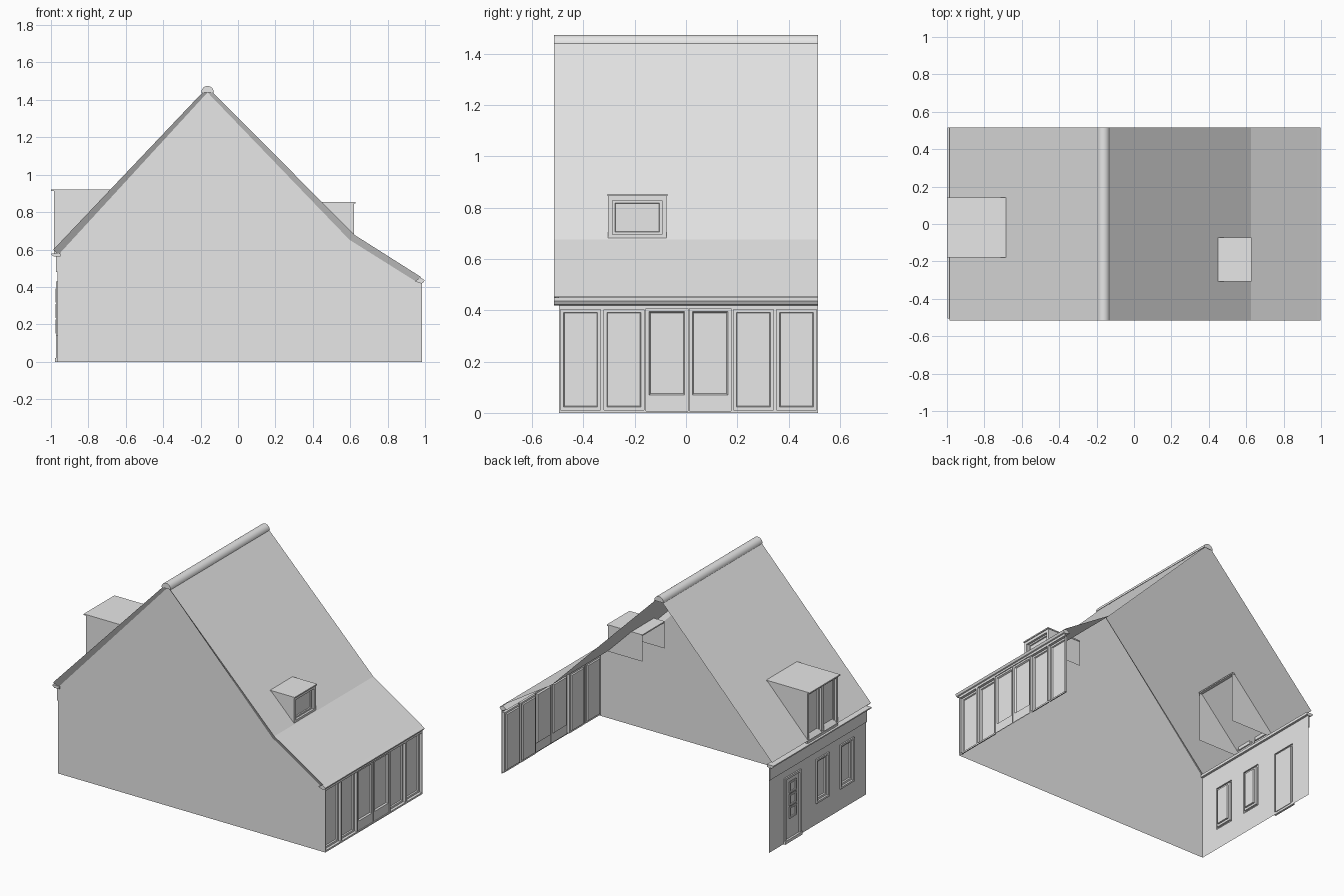
import bpy, bmesh

cube = bpy.data.objects.get("Cube")
if cube:
    bpy.data.objects.remove(cube)

grey = bpy.data.materials.new("plain_grey")
grey.use_nodes = True
grey.diffuse_color = (0.8, 0.8, 0.8, 1)
grey.node_tree.nodes["Principled BSDF"].inputs["Base Color"].default_value = (0.8, 0.8, 0.8, 1)

FRONT, BACK = -0.515, 0.515      # roof ends
GABLE = -0.495                   # gable wall plane
LEFT, RIGHT = -0.965, 0.983      # side wall planes


def build(name, polys):
    """Object from a list of polygons, each a list of points."""
    bm = bmesh.new()
    for poly in polys:
        bm.faces.new([bm.verts.new(p) for p in poly])
    bmesh.ops.remove_doubles(bm, verts=bm.verts, dist=0.0002)
    mesh = bpy.data.meshes.new(name)
    bm.to_mesh(mesh)
    bm.free()
    mesh.materials.append(grey)
    obj = bpy.data.objects.new(name, mesh)
    bpy.context.collection.objects.link(obj)
    return obj


def rect(x, side, y0, y1, z0, z1):
    """Upright rectangle facing +x or -x."""
    pts = [(x, y0, z0), (x, y1, z0), (x, y1, z1), (x, y0, z1)]
    return pts if side > 0 else pts[::-1]


def panel(x, side, y0, y1, z0, z1, steps, sill=0.0):
    """Framed panel: stepped rings (inset, outward depth) closed by a pane."""
    rings = [rect(x, 1, y0, y1, z0, z1)]
    for inset, depth in steps:
        base = sill if inset > 0.012 else 0
        rings.append(rect(x + side * depth, 1, y0 + inset, y1 - inset, z0 + inset + base, z1 - inset))
    polys = []
    for a, b in zip(rings, rings[1:]):
        for i in range(4):
            j = (i + 1) % 4
            quad = [a[i], a[j], b[j], b[i]]
            polys.append(quad if side > 0 else quad[::-1])
    polys.append(rings[-1] if side > 0 else rings[-1][::-1])
    return polys


def box(x0, x1, y0, y1, z0, z1):
    low = [(x0, y0, z0), (x1, y0, z0), (x1, y1, z0), (x0, y1, z0)]
    top = [(p[0], p[1], z1) for p in low]
    sides = [[low[i], low[(i + 1) % 4], top[(i + 1) % 4], top[i]] for i in range(4)]
    return sides + [low[::-1], top]


def extrude(profile, y0, y1, closed=True):
    """Profile in x, z drawn out along y."""
    a = [(x, y0, z) for x, z in profile]
    b = [(x, y1, z) for x, z in profile]
    n = len(a)
    polys = [[a[i], a[(i + 1) % n], b[(i + 1) % n], b[i]] for i in range(n if closed else n - 1)]
    return polys + ([a[::-1], b] if closed else [])


# Roof: thin sheet with a sloping soffit along the gable
outer = [(-0.987, 0.6), (-0.163, 1.468), (0.625, 0.677), (0.98, 0.452)]
inner = [(-0.96, 0.572), (-0.163, 1.44), (0.596, 0.652), (0.95, 0.43)]
build("roof", [p[::-1] for p in extrude(outer, FRONT, BACK, closed=False)])
soffit = []
for i in range(3):
    soffit.append([(outer[i][0], FRONT, outer[i][1]), (inner[i][0], GABLE, inner[i][1]),
                   (inner[i + 1][0], GABLE, inner[i + 1][1]),
                   (outer[i + 1][0], FRONT, outer[i + 1][1])])
build("gable_soffit", soffit)

# Ridge cap
bpy.ops.mesh.primitive_cylinder_add(vertices=24, radius=0.034, depth=BACK - FRONT,
                                    location=(-0.163, 0, 1.44), rotation=(1.5708, 0, 0))
ridge = bpy.context.object
ridge.name = "ridge_cap"
ridge.data.materials.append(grey)
bm = bmesh.new()
bm.from_mesh(ridge.data)
bmesh.ops.bisect_plane(bm, geom=bm.verts[:] + bm.edges[:] + bm.faces[:], plane_co=(0, 0, 0),
                       plane_no=(0, -1, 0), clear_outer=True)
bm.to_mesh(ridge.data)
bm.free()
bpy.ops.object.shade_smooth_by_angle()

# Gable wall
outline = [(LEFT, 0), (RIGHT, 0), (RIGHT, 0.42)] + inner[::-1] + [(LEFT, 0.565)]
build("gable_wall", [[(x, GABLE, z) for x, z in outline]])

# Left wall with two windows and a door set into it
window_steps = [(0, 0.009), (0.012, 0.009), (0.012, -0.004), (0.026, -0.004), (0.028, -0.014)]
door_steps = [(0, 0.009), (0.014, 0.009), (0.014, -0.004)]
cuts = [GABLE, -0.365, -0.22, -0.105, 0.03, 0.19, 0.36, BACK]
head, sill, eave = 0.43, 0.14, 0.57
wall = [rect(LEFT, -1, GABLE, BACK, head, eave)]
for i, (y0, y1) in enumerate(zip(cuts, cuts[1:])):
    if i % 2 == 0:
        wall.append(rect(LEFT, -1, y0, y1, 0, head))
    elif i < 5:
        wall.append(rect(LEFT, -1, y0, y1, 0, sill))
        build("left_window", panel(LEFT, -1, y0, y1, sill, head, window_steps))
    else:
        build("front_door", panel(LEFT, -1, y0, y1, 0, head, door_steps))
build("left_wall", wall)
lights = []
for k in range(3):
    z = 0.15 + k * 0.083
    lights += panel(LEFT - 0.004, -1, 0.24, 0.31, z, z + 0.075, [(0, 0.006), (0.01, 0.006), (0.012, 0.001)])
build("door_lights", lights)
build("door_step", box(LEFT - 0.014, LEFT, 0.185, 0.365, 0, 0.02))
build("left_fascia", box(LEFT - 0.008, LEFT, GABLE, BACK, 0.48, 0.565))

# Gutters on both eaves
build("left_gutter", extrude([(-0.95, 0.562), (-0.985, 0.562), (-0.998, 0.572), (-0.998, 0.58),
                              (-0.95, 0.58)], -0.505, BACK))
build("right_gutter", extrude([(0.945, 0.43), (0.98, 0.418), (0.99, 0.422), (0.998, 0.436),
                               (0.975, 0.45)], FRONT, BACK))

# Glazed right wall: four windows around a pair of doors
bay = (BACK - GABLE) / 6
glass_steps = [(0.006, 0), (0.006, -0.018), (0.018, -0.018), (0.021, -0.026)]
glass_door_steps = [(0.003, 0), (0.003, -0.006), (0.015, -0.006), (0.02, -0.016)]
for i in range(6):
    y0 = GABLE + i * bay
    is_door = i in (2, 3)
    build("garden_door" if is_door else "garden_window",
          panel(RIGHT, 1, y0, y0 + bay, 0.005, 0.41,
                glass_door_steps if is_door else glass_steps, 0.05 if is_door else 0))
build("right_lintel", [rect(RIGHT, 1, GABLE, BACK, 0.41, 0.43), rect(RIGHT, 1, GABLE, BACK, 0, 0.005)])


def dormer(name, face, inside, y0, y1, z0, z1, side, lip, bays, border):
    """Box dormer: cheeks run on under the roof, window in the outer face."""
    cheeks = []
    for y in (y0, y1):
        cheeks.append([(face, y, z0), (inside, y, z0), (inside, y, z1), (face, y, z1)])
    build(name + "_cheeks", cheeks)
    width = (y1 - y0) / bays
    glass = []
    for i in range(bays):
        glass += panel(face, side, y0 + i * width, y0 + (i + 1) * width, z0, z1,
                       [(border, 0), (border, -0.015), (border + 0.01, -0.015), (border + 0.012, -0.022)])
    build(name + "_window", glass)
    x0, x1 = sorted((face + side * lip, inside))
    build(name + "_roof", box(x0, x1, y0 - 0.003, y1 + 0.003, z1, z1 + 0.008))


dormer("left_dormer", -0.983, -0.67, -0.175, 0.138, 0.58, 0.912, -1, 0.016, 2, 0.014)
dormer("right_dormer", 0.621, 0.37, -0.304, -0.076, 0.677, 0.846, 1, 0.006, 1, 0.018)
